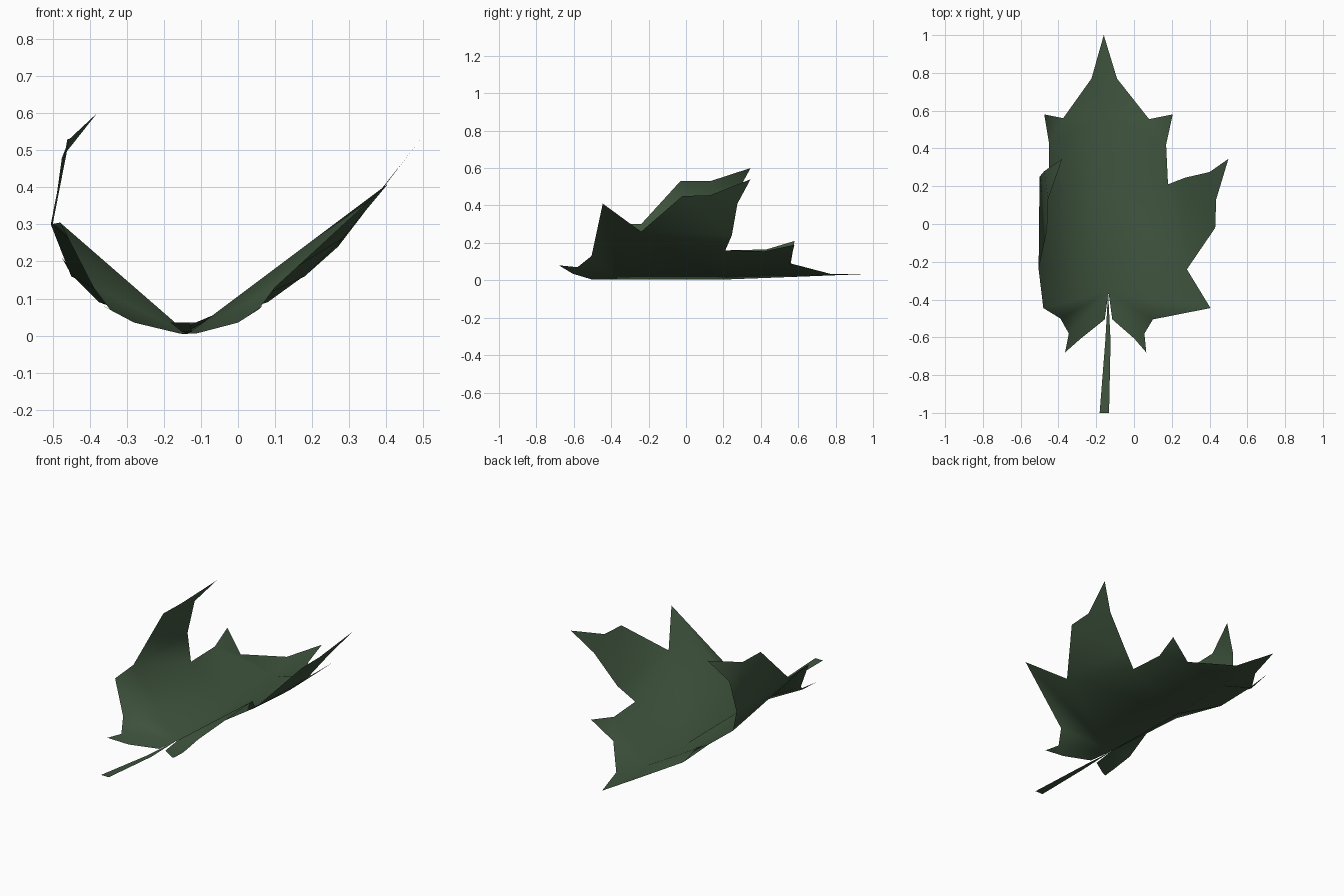
import bpy
import bmesh

cube = bpy.data.objects.get("Cube")
if cube:
    bpy.data.objects.remove(cube, do_unlink=True)

green = bpy.data.materials.new("leaf_green")
green.use_nodes = True
color = (0.05, 0.09, 0.048, 1)
green.diffuse_color = color
shader = green.node_tree.nodes["Principled BSDF"]
shader.inputs["Base Color"].default_value = color
shader.inputs["Roughness"].default_value = 0.8

# Points along the midrib, from the stem joint to the tip
BASE, MID, UPPER, TIP = (-.135, -.36, .005), (-.15, .2, .004), (-.155, .57, .018), (-.16, 1, .035)

# Half outlines, running from the stem slit up to the shoulder of the tip
left_half = dict(
    low=[(-.115, -.505, .005), (0, -.605, .035), (.065, -.68, .08), (.055, -.58, .07), (.1, -.505, .13)],
    small_tip=(.405, -.445, .41), notch=(.28, -.24, .26),
    lobe=[(.43, -.02, .45), (.435, .13, .455), (.5, .345, .54), (.4, .275, .41), (.27, .245, .24)],
    inner=(.18, .21, .16),
    top=[(.17, .42, .155), (.205, .58, .19), (.08, .555, .09)], shoulder=(-.09, .77, .035))
right_half = dict(
    low=[(-.155, -.505, .005), (-.28, -.605, .035), (-.365, -.68, .08), (-.345, -.58, .07), (-.39, -.5, .13)],
    small_tip=(-.48, -.445, .305), notch=(-.505, -.24, .3),
    lobe=[(-.46, -.03, .53), (-.455, .13, .53), (-.38, .345, .6), (-.475, .28, .48), (-.5, .25, .3)],
    inner=(-.45, .21, .16),
    top=[(-.45, .43, .165), (-.475, .58, .21), (-.375, .56, .09)], shoulder=(-.225, .77, .035))


def build(name, triangles):
    """Make one smooth sheet from triangles, with every face turned upward."""
    bm = bmesh.new()
    verts = {}
    for tri in triangles:
        corners = [verts.get(p) or verts.setdefault(p, bm.verts.new(p)) for p in tri]
        face = bm.faces.new(corners)
        face.smooth = True
    bmesh.ops.recalc_face_normals(bm, faces=bm.faces)
    if sum(f.normal.z * f.calc_area() for f in bm.faces) < 0:
        bmesh.ops.reverse_faces(bm, faces=bm.faces)
    mesh = bpy.data.meshes.new(name)
    bm.to_mesh(mesh)
    bm.free()
    mesh.materials.append(green)
    obj = bpy.data.objects.new(name, mesh)
    bpy.context.collection.objects.link(obj)


def half_blade(low, small_tip, notch, lobe, inner, top, shoulder):
    """Split one half of the blade into triangles around its lobes."""
    slit, toe, point, heel, pit = low
    wide_a, wide_b, end, barb, root = lobe
    side, ear, neck = top
    return [
        # lower lobe and small side lobe
        (BASE, slit, toe), (BASE, toe, heel), (toe, point, heel),
        (BASE, heel, pit), (BASE, pit, small_tip), (BASE, small_tip, notch),
        # large side lobe
        (notch, wide_a, root), (wide_a, wide_b, root), (wide_b, barb, root),
        (wide_b, end, barb), (notch, root, inner),
        # middle and upper blade
        (BASE, notch, MID), (MID, notch, inner), (MID, inner, side), (MID, side, UPPER),
        (UPPER, side, neck), (side, ear, neck), (UPPER, neck, shoulder), (UPPER, shoulder, TIP)]


build("leaf_blade", half_blade(**left_half) + half_blade(**right_half))

# Flat stem that tapers to a point at the blade
joint = (-.137, -.36, .006)
upper_l, upper_r = (-.152, -.62, .011), (-.124, -.62, .011)
end_l, end_r = (-.182, -1, .035), (-.132, -1, .035)
build("stem", [(joint, upper_l, upper_r), (upper_l, end_l, end_r), (upper_l, end_r, upper_r)])
